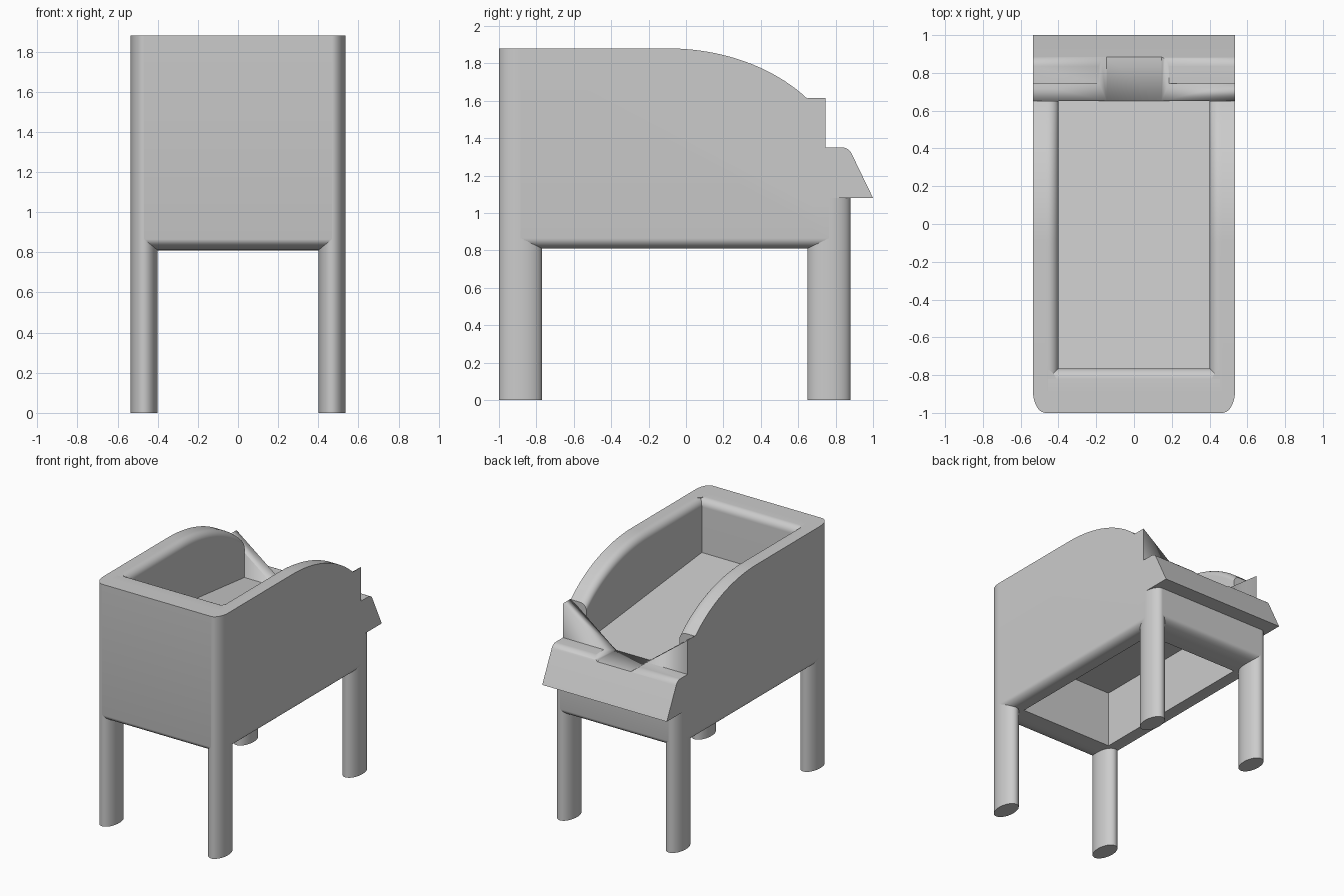
import bpy, bmesh
from math import sin, cos, pi, sqrt, radians

if "Cube" in bpy.data.objects:
    bpy.data.objects.remove(bpy.data.objects["Cube"])

X, IN = 0.535, 0.40            # outer and inner half widths
Y0, Y0IN, Y1IN, Y1 = -1.0, -0.765, 0.65, 0.88
TOP, BOT, R = 1.88, 0.81, 0.055
LX, LY = (X - IN) / 2, 0.1155  # leg radii
CX = X - LX                    # leg centre x
CF, CB = Y0 + LY, Y1 - LY      # leg centres y
N = 8


def loft(name, rings, mirror=False):
    """Skin equal-length rings of points, capping both ends."""
    bm = bmesh.new()
    vs = [[bm.verts.new(p) for p in r] for r in rings]
    n = len(rings[0])
    for a, b in zip(vs, vs[1:]):
        for i in range(n):
            j = (i + 1) % n
            bm.faces.new((a[i], a[j], b[j], b[i]))
    bm.faces.new(vs[0])
    bm.faces.new(vs[-1])
    bmesh.ops.recalc_face_normals(bm, faces=bm.faces)
    me = bpy.data.meshes.new(name)
    bm.to_mesh(me)
    bm.free()
    ob = bpy.data.objects.new(name, me)
    bpy.context.collection.objects.link(ob)
    if mirror:
        m = ob.modifiers.new("mirror", 'MIRROR')
        m.use_axis[0] = True
        m.use_mirror_merge = False
    bpy.ops.object.select_all(action='DESELECT')
    ob.select_set(True)
    bpy.context.view_layer.objects.active = ob
    bpy.ops.object.shade_smooth_by_angle(angle=radians(30))
    return ob


def stations(inner, centre, outer, top_round=True):
    """(position, top drop, bottom raise) across a wall, from inside to outside."""
    s = 1 if outer > inner else -1
    out = []
    if top_round:
        for i in range(N + 1):
            t = i / N * pi / 2
            out.append((inner + s * R * (1 - cos(t)), R * (1 - sin(t)), 0))
    else:
        out.append((inner, 0, 0))
    for i in range(N + 1):
        t = i / N * pi / 2
        out.append((centre + (outer - centre) * sin(t), 0, R * (1 - cos(t))))
    return out


# Side walls: curved top line, rounded inner top edge and outer bottom edge
curve = []
for i in range(25):
    u = i / 24 * 0.75
    curve.append((-0.1 + u, TOP - 0.70 * (1 - sqrt(1 - (u / 0.95) ** 2))))
rings = []
for x, drop, up in stations(IN, CX, X):
    ring = [(x, CB, 1.08), (x, CB, BOT + up), (x, CF, BOT + up), (x, CF, TOP - drop)]
    ring += [(x, y, z - drop) for y, z in curve]
    ring.append((x, Y1IN, 1.08))
    rings.append(ring)
loft("side_wall", rings, mirror=True)


# Front and back walls
def cross_wall(name, st, top):
    loft(name, [[(-CX, y, BOT + up), (CX, y, BOT + up), (CX, y, top - d), (-CX, y, top - d)]
                for y, d, up in st])


cross_wall("front_wall", stations(Y0IN, CF, Y0), TOP)
cross_wall("back_wall", stations(Y1IN, CB, Y1, False), 1.08)


# Legs: elliptical columns, the front pair forming the rounded tub corners
def leg(name, cy, height):
    loft(name, [[(CX + LX * cos(2 * pi * i / 40), cy + LY * sin(2 * pi * i / 40), z)
                 for i in range(40)] for z in (0, height)], mirror=True)


leg("front_leg", CF, TOP)
leg("back_leg", CB, 1.08)

# Sloping floor
floor = [(Y0IN, 1.25), (Y1IN, 1.25), (Y1IN, 1.32), (Y0IN, 1.47)]
loft("floor", [[(x, y, z) for y, z in floor] for x in (-IN, IN)])

# Back lip: stepped plate and sloped rail, with a V channel cut through
lip = [(Y1IN, 1.08), (Y1IN, 1.615), (0.745, 1.615), (0.745, 1.35), (0.835, 1.35)]
lip += [(0.835 + 0.055 * sin(a), 1.295 + 0.055 * cos(a))
        for a in (radians(11 * k) for k in range(1, 7))]
lip += [(1.0, 1.08)]
back_lip = loft("back_lip", [[(x, y, z) for y, z in lip] for x in (-X, X)])
slope = (1.615 - 1.32) / (X - 0.145)
wide = X + 0.1
high = 1.615 + 0.1 * slope
vee = [(-0.145, 1.32), (0.145, 1.32), (wide, high), (wide, 2), (-wide, 2), (-wide, high)]
cutter = loft("channel_cutter", [[(x, y, z) for x, z in vee] for y in (0.5, 1.2)])
cutter.hide_render = True
cutter.hide_viewport = True
b = back_lip.modifiers.new("channel", 'BOOLEAN')
b.operation = 'DIFFERENCE'
b.solver = 'EXACT'
b.object = cutter
